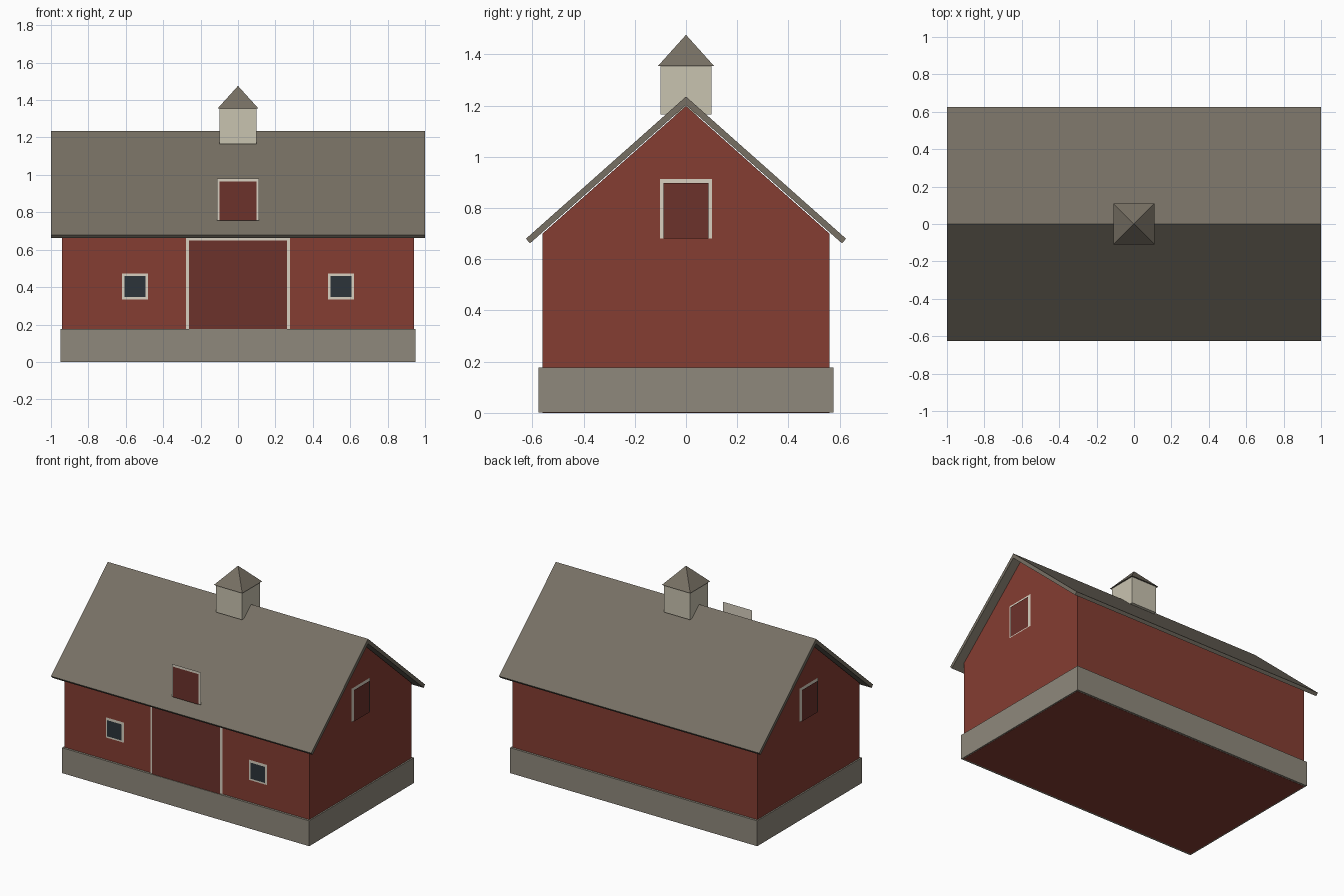
import bpy

if "Cube" in bpy.data.objects:
    bpy.data.objects.remove(bpy.data.objects["Cube"])


def material(name, hexcode):
    srgb = [int(hexcode[i:i + 2], 16) / 255 for i in (0, 2, 4)]
    m = bpy.data.materials.new(name)
    m.diffuse_color = [((c + 0.055) / 1.055) ** 2.4 for c in srgb] + [1]
    m.use_nodes = True
    m.node_tree.nodes["Principled BSDF"].inputs["Base Color"].default_value = m.diffuse_color
    return m


RED = material("barn_red", "853D32")
DOOR = material("door_red", "6C322B")
TRIM = material("trim", "D8D0C0")
GLASS = material("glass", "2C343A")
ROOF = material("roofing", "777064")
STONE = material("stone", "8F897C")
CREAM = material("cream", "C9C3B0")


def mesh(name, verts, faces, mat):
    me = bpy.data.meshes.new(name)
    me.from_pydata(verts, [], faces)
    me.materials.append(mat)
    ob = bpy.data.objects.new(name, me)
    bpy.context.collection.objects.link(ob)
    return ob


def extrude_x(name, profile, half, mat):
    """Extrude a counter-clockwise (y, z) profile along x."""
    n = len(profile)
    verts = [(x, y, z) for x in (-half, half) for y, z in profile]
    faces = [tuple(range(n))[::-1], tuple(range(n, 2 * n))]
    faces += [(i, (i + 1) % n, n + (i + 1) % n, n + i) for i in range(n)]
    return mesh(name, verts, faces, mat)


def box(name, hx, hy, z0, z1, mat):
    return extrude_x(name, [(-hy, z0), (hy, z0), (hy, z1), (-hy, z1)], hx, mat)


def panel(name, side, c, half, z0, z1, offset, mat):
    """Flat sheet just outside a wall: front, left or right."""
    pts = [(c - half, z0), (c + half, z0), (c + half, z1), (c - half, z1)]
    if side == "front":
        verts = [(u, -HY - offset, z) for u, z in pts]
    else:
        s = 1 if side == "right" else -1
        verts = [(s * (HX + offset), s * u, z) for u, z in pts]
    return mesh(name, verts, [(0, 1, 2, 3)], mat)


def framed(name, side, c, half, z0, z1, t, fill, sill=0):
    """Trim sheet with a smaller coloured sheet in front of it."""
    panel(name + "_trim", side, c, half, z0, z1, 0.005, TRIM)
    panel(name, side, c, half - t, z0 + sill, z1 - t, 0.011, fill)


HX, HY = 0.94, 0.56

# Walls with gables, and the stone base around them
extrude_x("walls", [(-HY, 0), (HY, 0), (HY, 0.70), (0, 1.198), (-HY, 0.70)], HX, RED)
box("foundation", 0.95, 0.575, 0.001, 0.177, STONE)

# Pitched roof slab with square-cut eaves
extrude_x("roof", [(0, 1.235), (-0.625, 0.68), (-0.609, 0.662), (0, 1.202),
                   (0.609, 0.662), (0.625, 0.68)], 1.0, ROOF)

# Cupola and its pyramid cap
box("cupola", 0.10, 0.10, 1.165, 1.355, CREAM)
r = 0.109
mesh("cupola_roof",
     [(-r, -r, 1.355), (r, -r, 1.355), (r, r, 1.355), (-r, r, 1.355), (0, 0, 1.476)],
     [(3, 2, 1, 0), (0, 1, 4), (1, 2, 4), (2, 3, 4), (3, 0, 4)], ROOF)

# Doors and windows
framed("main_door", "front", 0, 0.277, 0.177, 0.662, 0.014, DOOR)
framed("front_loft_door", "front", 0, 0.112, 0.755, 0.98, 0.014, DOOR)
for label, x in (("left", -0.55), ("right", 0.55)):
    framed(label + "_window", "front", x, 0.07, 0.333, 0.473, 0.014, GLASS, sill=0.014)
    framed(label + "_gable_loft_door", label, 0, 0.102, 0.68, 0.913, 0.015, DOOR)
